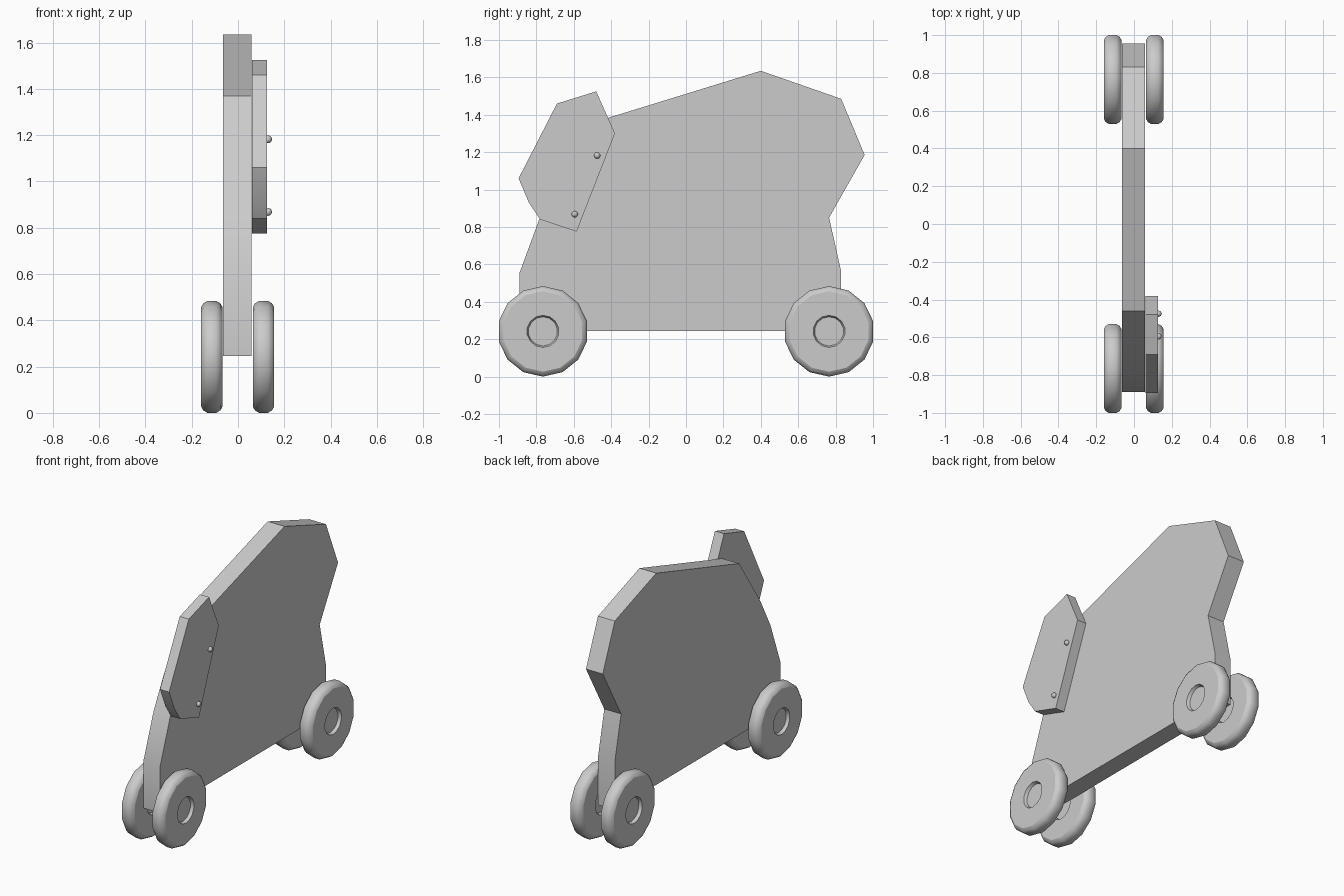
import bpy, bmesh, math
from mathutils import Vector

cube = bpy.data.objects.get("Cube")
if cube:
    bpy.data.objects.remove(cube, do_unlink=True)

grey = bpy.data.materials.new("plain_grey")
grey.use_nodes = True
grey.diffuse_color = (0.6, 0.6, 0.6, 1)
grey.node_tree.nodes["Principled BSDF"].inputs["Base Color"].default_value = (0.6, 0.6, 0.6, 1)


def make_object(name, bm):
    bmesh.ops.recalc_face_normals(bm, faces=bm.faces[:])
    mesh = bpy.data.meshes.new(name)
    bm.to_mesh(mesh)
    bm.free()
    mesh.materials.append(grey)
    obj = bpy.data.objects.new(name, mesh)
    bpy.context.collection.objects.link(obj)
    return obj


def smooth(obj, degrees):
    bpy.ops.object.select_all(action="DESELECT")
    obj.select_set(True)
    bpy.context.view_layer.objects.active = obj
    bpy.ops.object.shade_smooth_by_angle(angle=math.radians(degrees))


def panel(name, outline, x0, x1):
    """Side outline (y, z) extruded across the thickness."""
    bm = bmesh.new()
    face = bm.faces.new([bm.verts.new((x0, y, z)) for y, z in outline])
    ext = bmesh.ops.extrude_face_region(bm, geom=[face], use_keep_orig=True)
    verts = [g for g in ext["geom"] if isinstance(g, bmesh.types.BMVert)]
    bmesh.ops.translate(bm, verts=verts, vec=(x1 - x0, 0, 0))
    smooth(make_object(name, bm), 30)


def wheel(name, centre, sides=14):
    """Rounded tyre with a shallow round recess in each face."""
    half = [(0.0, 0.026), (0.078, 0.026), (0.086, 0.046),
            (0.215, 0.046), (0.231, 0.037), (0.242, 0.019)]
    profile = half + [(r, -x) for r, x in reversed(half)]
    bm = bmesh.new()
    verts = [bm.verts.new((x, 0, r)) for r, x in profile]
    edges = [bm.edges.new(pair) for pair in zip(verts, verts[1:])]
    bmesh.ops.spin(bm, geom=verts + edges, axis=(1, 0, 0), cent=(0, 0, 0),
                   angle=math.tau, steps=sides, use_merge=True)
    bmesh.ops.remove_doubles(bm, verts=bm.verts[:], dist=0.0005)
    bmesh.ops.recalc_face_normals(bm, faces=bm.faces[:])
    # Flat discs, smooth tread and recess walls
    for f in bm.faces:
        f.smooth = abs(f.normal.x) < 0.98
    for e in bm.edges:
        e.smooth = all(f.smooth for f in e.link_faces)
    make_object(name, bm).location = centre


# Main board
panel("body_board", [
    (-0.89, 0.245), (0.83, 0.245), (0.83, 0.56), (0.765, 0.85),
    (0.955, 1.185), (0.83, 1.485), (0.4, 1.635), (-0.46, 1.37),
    (-0.68, 1.04), (-0.785, 0.84), (-0.89, 0.555)], -0.064, 0.058)

# Side plate
panel("side_plate", [
    (-0.895, 1.06), (-0.69, 1.46), (-0.48, 1.525), (-0.38, 1.3),
    (-0.585, 0.775), (-0.78, 0.84), (-0.84, 0.93)], 0.06, 0.126)

# Pins on the plate
for label, y, z in (("upper", -0.475, 1.182), ("lower", -0.595, 0.868)):
    bm = bmesh.new()
    bmesh.ops.create_uvsphere(bm, u_segments=8, v_segments=6, radius=0.017)
    bmesh.ops.translate(bm, verts=bm.verts[:], vec=Vector((0.13, y, z)))
    smooth(make_object(label + "_pin", bm), 50)

# Wheels
for side, x in (("left", 0.11), ("right", -0.113)):
    for end, y in (("front", -0.765), ("back", 0.765)):
        wheel(f"{end}_{side}_wheel", (x, y, 0.242))
